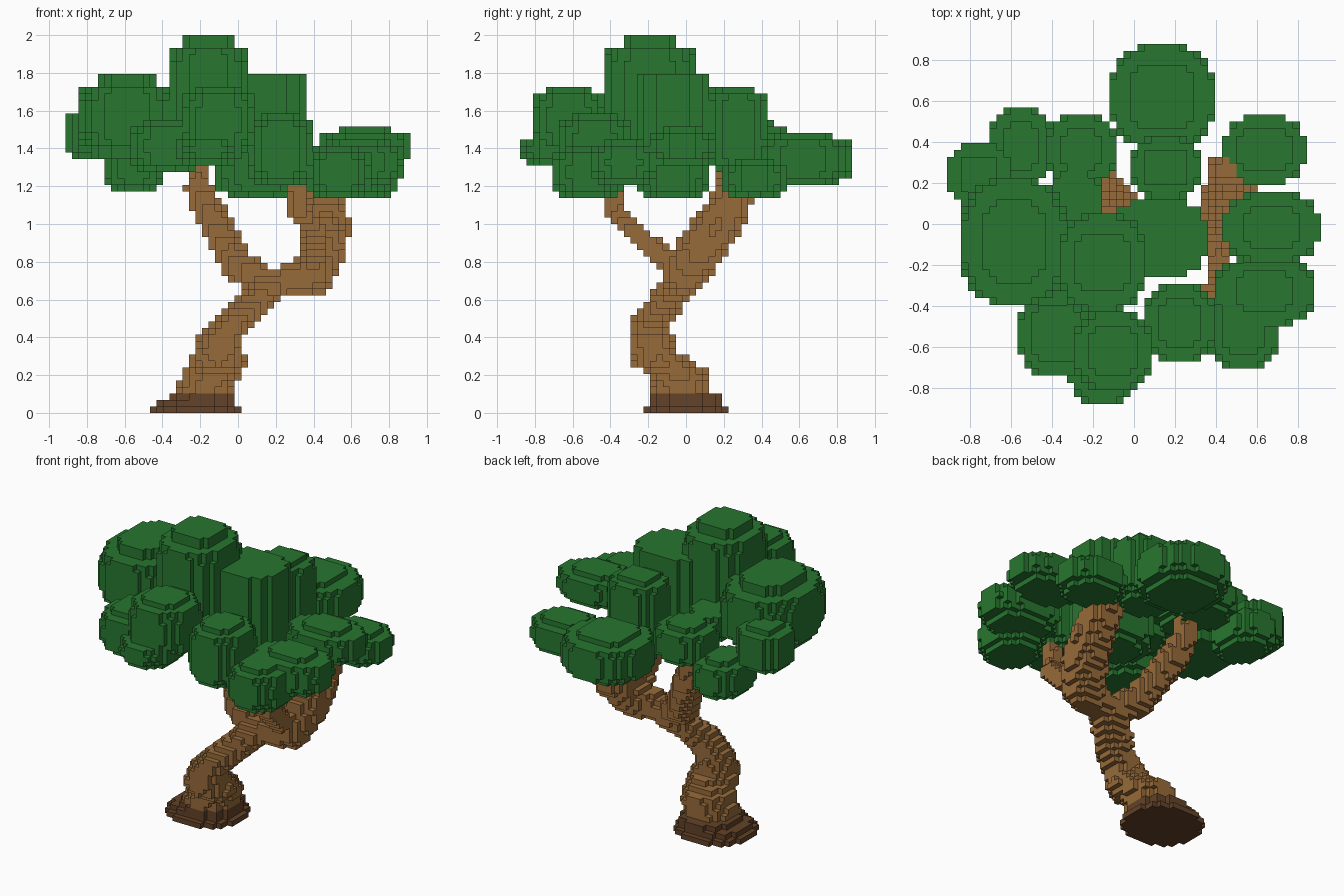
import bpy, bmesh, math
from mathutils import Vector

V = 2 / 58  # voxel size

cube = bpy.data.objects.get("Cube")
if cube:
    bpy.data.objects.remove(cube, do_unlink=True)


def material(name, rgb):
    m = bpy.data.materials.new(name)
    m.use_nodes = True
    m.diffuse_color = (*rgb, 1)
    bsdf = next(n for n in m.node_tree.nodes if n.type == 'BSDF_PRINCIPLED')
    bsdf.inputs["Base Color"].default_value = (*rgb, 1)
    bsdf.inputs["Roughness"].default_value = 0.9
    return m


LEAF = material("leaf green", (0.021, 0.184, 0.029))
BARK = material("bark brown", (0.310, 0.146, 0.042))
ROOT = material("dark root brown", (0.125, 0.055, 0.021))

# Each cube side: outward step and its four corners
SIDES = [
    ((1, 0, 0), ((1, 0, 0), (1, 1, 0), (1, 1, 1), (1, 0, 1))),
    ((-1, 0, 0), ((0, 0, 0), (0, 0, 1), (0, 1, 1), (0, 1, 0))),
    ((0, 1, 0), ((0, 1, 0), (0, 1, 1), (1, 1, 1), (1, 1, 0))),
    ((0, -1, 0), ((0, 0, 0), (1, 0, 0), (1, 0, 1), (0, 0, 1))),
    ((0, 0, 1), ((0, 0, 1), (1, 0, 1), (1, 1, 1), (0, 1, 1))),
    ((0, 0, -1), ((0, 0, 0), (0, 1, 0), (1, 1, 0), (1, 0, 0))),
]


def voxel_object(name, cells, mat):
    """Mesh of the exposed sides of a set of cells; cell 0,0 is centred on the z axis."""
    bm = bmesh.new()
    verts = {}
    for c in sorted(cells):
        for step, corners in SIDES:
            if tuple(a + b for a, b in zip(c, step)) in cells:
                continue
            quad = []
            for k in corners:
                p = tuple(a + b for a, b in zip(c, k))
                if p not in verts:
                    verts[p] = bm.verts.new(((p[0] - .5) * V, (p[1] - .5) * V, p[2] * V))
                quad.append(verts[p])
            bm.faces.new(quad)
    # merge flat areas into large faces
    bmesh.ops.dissolve_limit(bm, angle_limit=0.01, verts=bm.verts[:], edges=bm.edges[:])
    me = bpy.data.meshes.new(name)
    bm.to_mesh(me)
    bm.free()
    me.materials.append(mat)
    ob = bpy.data.objects.new(name, me)
    bpy.context.scene.collection.objects.link(ob)
    return ob


def disc(x0, x1, y0, y1, k, scale=1.0, n=2.7):
    """One rounded-square layer of cells at height index k."""
    cx, cy = (x0 + x1) / 2, (y0 + y1) / 2
    rx, ry = (x1 - x0) / 2 * scale, (y1 - y0) / 2 * scale
    return {(i, j, k) for i in range(x0, x1) for j in range(y0, y1)
            if abs((i + .5 - cx) / rx) ** n + abs((j + .5 - cy) / ry) ** n <= 1}


def edges(*values):
    """Nearest grid lines in x or y."""
    return [math.floor(b / V + 1) for b in values]


def leaf_clump(x0, x1, y0, y1, z0, z1, cap=1):
    """Clump with a narrow cap, corners filling out towards the middle, narrow underside."""
    x0, x1, y0, y1 = edges(x0, x1, y0, y1)
    z0, z1 = round(z0 / V), round(z1 / V)
    cells = set()
    for k in range(z0, z1):
        top, low = z1 - 1 - k - cap, k - z0 - max(cap, 1)
        inner = min(top if cap else 9, low)  # layers in from the cap or underside
        scale = 0.64 if top < 0 else 0.76 if low < 0 else 1.0
        n = 2.7 if inner < 0 or inner > 1 else (2.0, 2.35)[inner]
        cells |= disc(x0, x1, y0, y1, k, scale, n)
    return cells


def limb(points, flat=1.0):
    """Cells near a path of (x, y, z, radius); flat squashes the section in height."""
    cells = set()
    for a, b in zip(points, points[1:]):
        pa, pb = Vector(a[:3]), Vector(b[:3])
        steps = max(2, math.ceil((pb - pa).length / (V * .4)))
        for s in range(steps + 1):
            t = s / steps
            p, r = pa.lerp(pb, t), a[3] + (b[3] - a[3]) * t
            lo = [math.floor((q - r) / V) for q in p]
            hi = [math.ceil((q + r) / V) + 1 for q in p]
            for i in range(lo[0], hi[0]):
                for j in range(lo[1], hi[1]):
                    for k in range(lo[2], hi[2]):
                        d = Vector((i, j, k + .5)) * V - p
                        d.z *= flat
                        if d.length <= r:
                            cells.add((i, j, k))
    return cells


# Root flare: three shrinking layers
root = set()
for k, (x0, x1, y0, y1) in enumerate([(-.465, .015, -.225, .225), (-.43, -.01, -.2, .2),
                                      (-.37, -.01, -.2, .2)]):
    root |= disc(*edges(x0, x1, y0, y1), k, n=2.3)
voxel_object("root_flare", root, ROOT)

# Trunk and three branches
trunk = limb([(-.19, -.03, .09, .155), (-.14, -.03, .2, .155), (-.105, -.13, .27, .15),
              (-.11, -.17, .32, .13), (-.09, -.185, .4, .115), (-.0, -.18, .5, .11),
              (.08, -.11, .58, .11), (.16, -.05, .66, .11)], flat=2.5)
trunk |= limb([(.16, -.05, .67, .085), (.0, .04, .78, .09), (-.08, .12, .92, .085),
               (-.15, .18, 1.06, .085), (-.21, .22, 1.2, .07), (-.21, .24, 1.34, .05)])
trunk |= limb([(.16, -.05, .68, .07), (.40, -.01, .73, .11), (.45, .08, .87, .13),
               (.47, .17, 1.0, .12), (.46, .24, 1.12, .11), (.46, .26, 1.22, .09)])
trunk |= limb([(.38, -.04, .76, .07), (.41, -.14, .84, .06), (.42, -.24, .93, .055),
               (.40, -.31, .99, .055), (.32, -.37, 1.07, .055), (.31, -.39, 1.22, .045)])
voxel_object("trunk_and_branches", {c for c in trunk if c[2] >= 3}, BARK)

# Foliage clumps: x range, y range, z range, cap layers
CLUMPS = [
    (-.12, .39, .36, .88, 1.21, 1.48, 1),    # back
    (.42, .85, .19, .54, 1.15, 1.36, 1),     # back left
    (.43, .914, -.20, .16, 1.31, 1.52, 1),   # left
    (.40, .88, -.50, -.17, 1.2, 1.44, 1),    # front left
    (.37, .71, -.70, -.33, 1.15, 1.40, 1),
    (.05, .40, -.66, -.29, 1.21, 1.60, 1),   # front
    (-.29, .085, -.81, -.43, 1.38, 1.73, 1),
    (-.33, .02, -.88, -.50, 1.31, 1.48, 1),
    (-.57, -.20, -.73, -.34, 1.29, 1.55, 1),
    (-.845, -.33, -.39, .22, 1.35, 1.80, 2),  # large right
    (-.36, .05, -.43, .05, 1.36, 2.0, 2),    # crown
    (-.12, .36, -.25, .12, 1.15, 1.80, 0),   # core
    (-.02, .33, .13, .44, 1.27, 1.72, 1),
    (-.43, -.10, .20, .54, 1.32, 1.56, 1),   # back right
    (-.71, -.38, .20, .57, 1.18, 1.42, 1),
    (-.914, -.62, .08, .40, 1.35, 1.62, 1),
    (-.43, -.15, -.05, .25, 1.37, 1.56, 0),  # filler
]
leaves = set()
for clump in CLUMPS:
    leaves |= leaf_clump(*clump)
voxel_object("foliage", leaves, LEAF)
